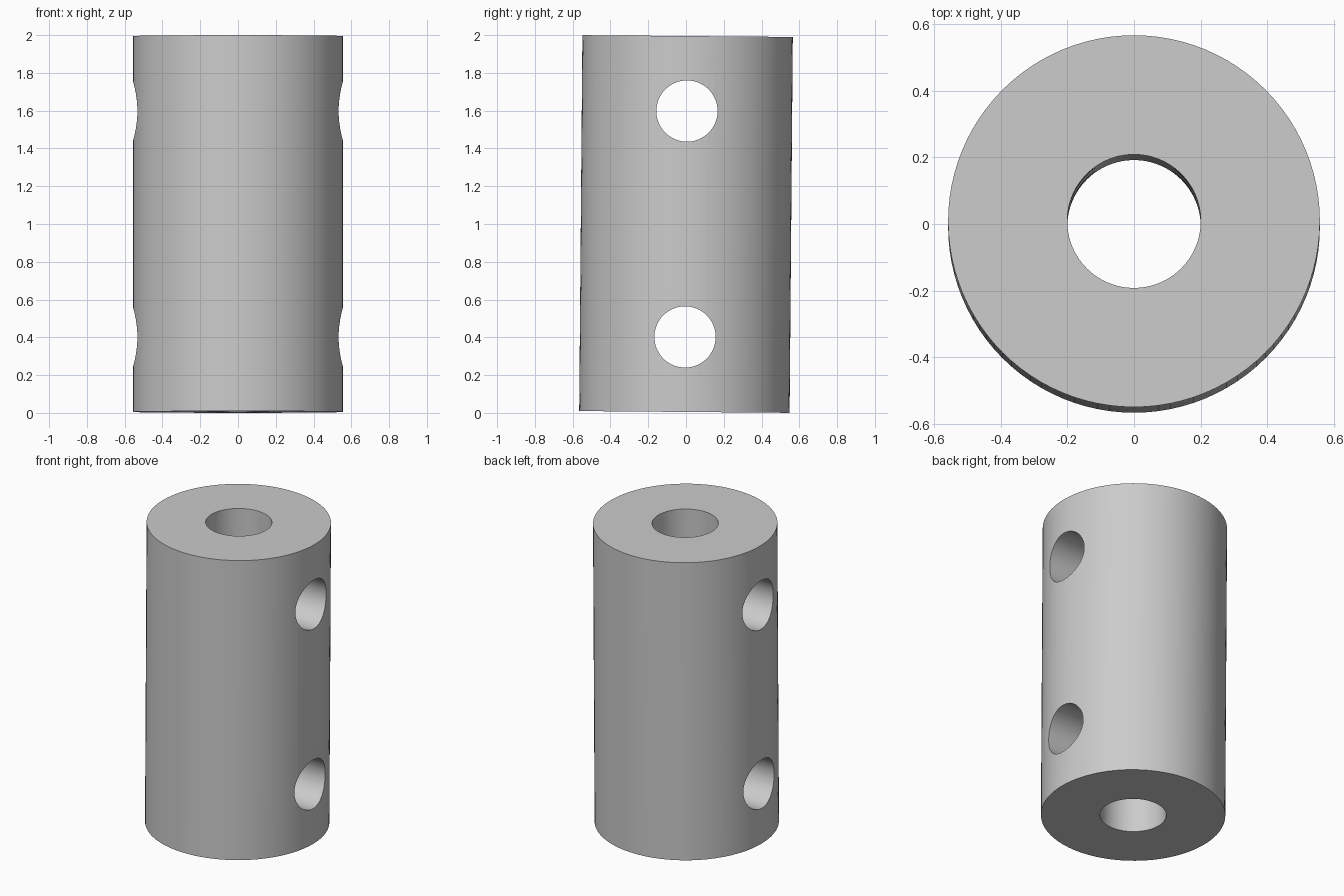
import bpy
from math import radians, pi

default = bpy.data.objects.get("Cube")
if default:
    bpy.data.objects.remove(default, do_unlink=True)

LENGTH = 1.99
TILT = -0.0085          # slight lean of the whole sleeve towards the back

grey = bpy.data.materials.new("light grey metal")
grey.use_nodes = True
grey.diffuse_color = (0.6, 0.6, 0.6, 1)
grey.node_tree.nodes["Principled BSDF"].inputs["Base Color"].default_value = (0.6, 0.6, 0.6, 1)


def cylinder(name, radius, depth, z=0, rotation=(0, 0, 0), sides=96):
    bpy.ops.mesh.primitive_cylinder_add(vertices=sides, radius=radius, depth=depth,
                                        location=(0, 0, z), rotation=rotation)
    obj = bpy.context.object
    obj.name = name
    obj.data.materials.append(grey)
    return obj


# Main sleeve
sleeve = cylinder("coupling_sleeve", 0.557, LENGTH)

# Lengthwise bore and the two cross holes
cutters = [cylinder("bore_cutter", 0.2, 3)]
for name, z in (("upper_hole_cutter", 0.598), ("lower_hole_cutter", -0.598)):
    cutters.append(cylinder(name, 0.162, 2, z, (0, pi / 2, 0)))

for cutter in cutters:
    mod = sleeve.modifiers.new(cutter.name, 'BOOLEAN')
    mod.operation = 'DIFFERENCE'
    mod.solver = 'EXACT'
    mod.object = cutter
    bpy.ops.object.select_all(action='DESELECT')
    sleeve.select_set(True)
    bpy.context.view_layer.objects.active = sleeve
    bpy.ops.object.modifier_apply(modifier=mod.name)
    bpy.data.objects.remove(cutter, do_unlink=True)

# Smooth walls with crisp rims
bpy.ops.object.shade_smooth_by_angle(angle=radians(30))

# Stand the leaning sleeve on the floor
sleeve.location.z = 1.0
sleeve.rotation_euler.x = TILT
